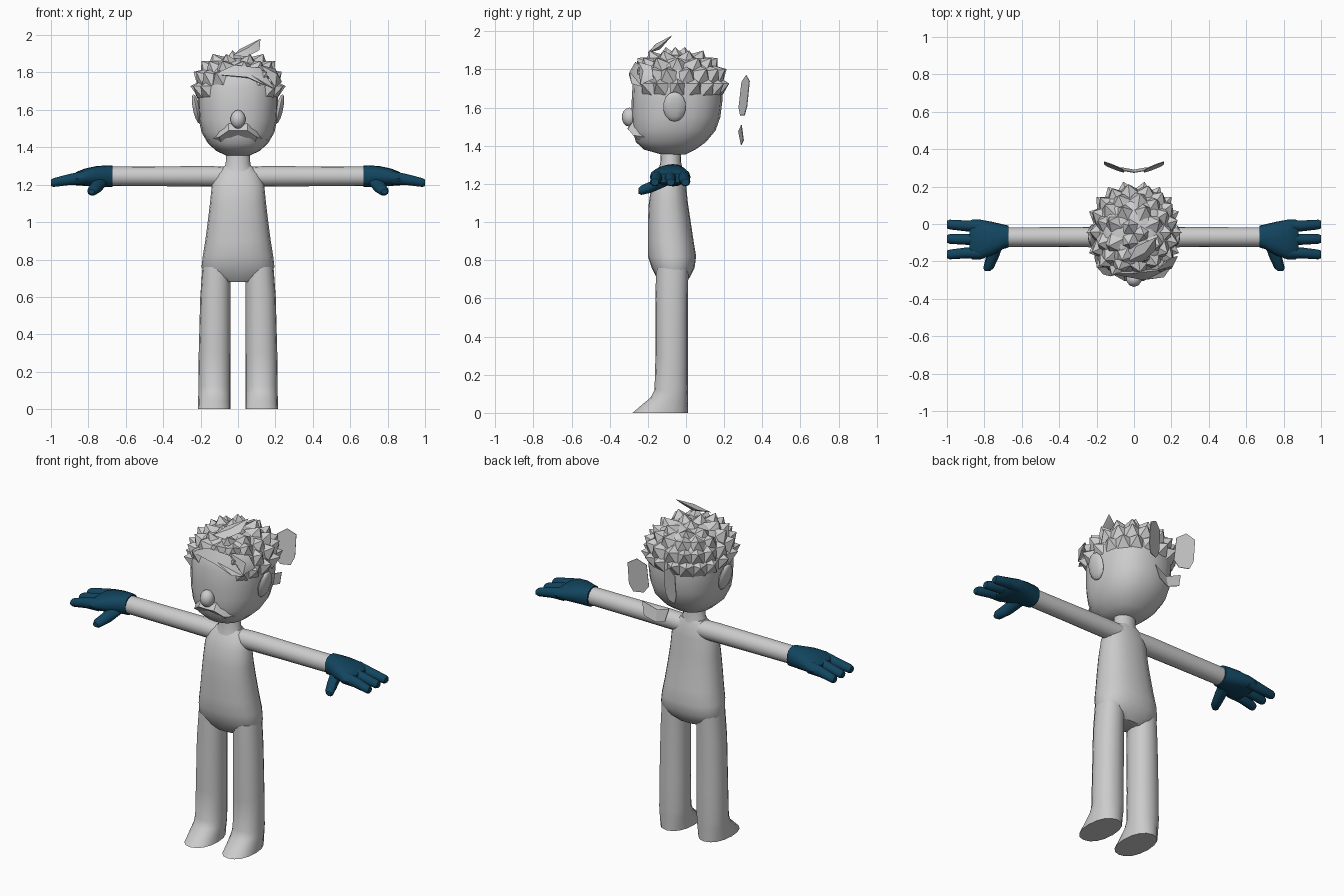
import bpy, bmesh, math, random
from mathutils import Vector, Matrix

if "Cube" in bpy.data.objects:
    bpy.data.objects.remove(bpy.data.objects["Cube"])

random.seed(4)


def material(name, rgb):
    m = bpy.data.materials.new(name)
    m.diffuse_color = (*rgb, 1)
    m.use_nodes = True
    m.node_tree.nodes["Principled BSDF"].inputs["Base Color"].default_value = m.diffuse_color
    return m


GREY = material("light_grey", (0.6, 0.6, 0.6))
BLUE = material("deep_blue", (0.006, 0.06, 0.115))


def finish(name, bm, mat=GREY, mirror=False, smooth=40):
    bmesh.ops.recalc_face_normals(bm, faces=bm.faces)
    me = bpy.data.meshes.new(name)
    bm.to_mesh(me)
    bm.free()
    me.materials.append(mat)
    ob = bpy.data.objects.new(name, me)
    bpy.context.collection.objects.link(ob)
    if mirror:
        ob.modifiers.new("mirror", 'MIRROR').use_mirror_merge = False
    if smooth:
        bpy.ops.object.select_all(action='DESELECT')
        ob.select_set(True)
        bpy.context.view_layer.objects.active = ob
        bpy.ops.object.shade_smooth_by_angle(angle=math.radians(smooth))
    return ob


def super_pt(t, p):
    c, s = math.cos(t), math.sin(t)
    k = 2 / p
    return math.copysign(abs(c) ** k, c), math.copysign(abs(s) ** k, s)


def loft(name, axis, rings, n=16, p=2.0, **kw):
    """Rings are (position, centre a, centre b, radius a, radius b) along an axis."""
    bm = bmesh.new()
    loops = []
    for pos, ca, cb, ra, rb in rings:
        loop = []
        for i in range(n):
            c, s = super_pt(2 * math.pi * i / n, p)
            co = [ca + ra * c, cb + rb * s]
            co.insert('xyz'.index(axis), pos)
            loop.append(bm.verts.new(co))
        loops.append(loop)
    for a, b in zip(loops, loops[1:]):
        for i in range(n):
            j = (i + 1) % n
            bm.faces.new((a[i], a[j], b[j], b[i]))
    bm.faces.new(loops[0])
    bm.faces.new(loops[-1])
    return finish(name, bm, **kw)


def span(rows):
    """Turn (z, half width, front y, back y) rows into rings."""
    return [(z, 0, (f + b) / 2, rx, (b - f) / 2) for z, rx, f, b in rows]


# Torso, neck, legs with feet, arms
loft("torso", 'z', span([
    (.68, .10, -.13, -.01), (.71, .17, -.155, .02), (.76, .195, -.18, .045),
    (.82, .188, -.20, .053), (.90, .175, -.20, .04), (1.0, .162, -.20, .025),
    (1.1, .150, -.195, .01), (1.2, .140, -.18, .0), (1.26, .115, -.15, -.01),
    (1.298, .075, -.125, -.025)]), n=20, p=2.3)
loft("neck", 'z', [(1.27, 0, -.08, .085, .065), (1.31, 0, -.08, .066, .055),
                   (1.40, 0, -.08, .062, .052)])
loft("leg", 'z', [
    (0, .127, -.135, .088, .145), (.04, .127, -.112, .087, .122),
    (.08, .126, -.088, .086, .098), (.12, .126, -.077, .086, .088),
    (.30, .125, -.075, .085, .085), (.60, .121, -.075, .081, .085),
    (.76, .115, -.072, .075, .085)], p=2.2, mirror=True)
loft("arm", 'x', [(.05, -.07, 1.243, .055, .053), (.16, -.07, 1.245, .055, .055),
                  (.40, -.07, 1.245, .053, .053), (.68, -.07, 1.245, .052, .052)],
     mirror=True)

# Gloved hands
loft("palm", 'x', [
    (.67, -.067, 1.245, .058, .058), (.70, -.068, 1.246, .066, .058),
    (.76, -.078, 1.245, .090, .054), (.82, -.083, 1.24, .106, .046),
    (.865, -.083, 1.232, .106, .036), (.88, -.083, 1.23, .095, .024)],
    p=2.4, mat=BLUE, mirror=True)
for name, y0, y1 in (("outer", -.01, -.003), ("middle", -.082, -.08),
                     ("inner", -.155, -.163)):
    loft(name + "_finger", 'x', [
        (.82, y0, 1.238, .032, .038), (.90, y0, 1.228, .029, .031),
        (.985, y1, 1.212, .026, .025), (1.0, y1, 1.210, .020, .018)],
        n=10, mat=BLUE, mirror=True)
loft("thumb", 'y', [(-.25, .783, 1.163, .016, .014), (-.235, .778, 1.167, .028, .026),
                    (-.18, .758, 1.185, .034, .032), (-.10, .735, 1.222, .040, .034)],
     n=10, mat=BLUE, mirror=True)

# Head
HEAD = span([
    (1.355, .06, -.13, .0), (1.38, .115, -.22, .05), (1.42, .16, -.263, .105),
    (1.48, .195, -.28, .155), (1.55, .210, -.285, .18), (1.63, .215, -.285, .19),
    (1.72, .215, -.28, .19), (1.79, .200, -.26, .175), (1.85, .155, -.21, .115),
    (1.875, .09, -.15, .04)])
P = 2.35
loft("head", 'z', HEAD, n=20, p=P)


def head_ring(z):
    for a, b in zip(HEAD, HEAD[1:]):
        if a[0] <= z <= b[0]:
            f = (z - a[0]) / (b[0] - a[0])
            return [u + (v - u) * f for u, v in zip(a, b)]
    return HEAD[-1]


def face_y(x, z):
    _, _, cy, rx, ry = head_ring(z)
    return cy - ry * max(0, 1 - abs(x / rx) ** P) ** (1 / P)


# Ears and nose
def ball(name, loc, scale, tilt=0, mirror=False):
    bm = bmesh.new()
    m = Matrix.Translation(loc) @ Matrix.Rotation(tilt, 4, 'Y') @ Matrix.Diagonal((*scale, 1))
    bmesh.ops.create_uvsphere(bm, u_segments=10, v_segments=7, radius=1, matrix=m)
    finish(name, bm, mirror=mirror)


ball("ear", (.222, -.06, 1.605), (.02, .06, .08), math.radians(12), True)
ball("nose", (0, -.295, 1.55), (.042, .042, .05))

# Moustache halves hugging the face
bm = bmesh.new()
outline = [(0, 1.52), (.05, 1.53), (.10, 1.485), (.155, 1.44), (.09, 1.425),
           (.04, 1.45), (0, 1.462)]
edge = [bm.verts.new((x, face_y(x, z) + .004, z)) for x, z in outline]
ridge = [bm.verts.new((x, face_y(x, z) - .028, z))
         for x, z in ((.0, 1.49), (.05, 1.49), (.10, 1.455))]
for ids in ((0, 1, 'b', 'a'), (1, 2, 'c', 'b'), (2, 3, 'c'), (3, 4, 'c'),
            (4, 5, 'b', 'c'), (5, 6, 'a', 'b')):
    bm.faces.new([ridge['abc'.index(i)] if isinstance(i, str) else edge[i] for i in ids])
bm.faces.new(edge)
finish("moustache", bm, mirror=True)

# Rows of short hair spikes over the scalp
bm = bmesh.new()
centre = Vector((0, -.05, 1.68))
for row, (z, count) in enumerate(((1.715, 18), (1.78, 17), (1.83, 13), (1.862, 8), (1.875, 3))):
    _, _, cy, rx, ry = head_ring(z)
    shrink = .5 if row == 4 else 1
    for i in range(count):
        c, s = super_pt(2 * math.pi * (i + .5 * (row % 2)) / count, P)
        pt = Vector((rx * c * shrink, cy + ry * s * shrink, z))
        if (row == 0 and pt.y < -.21) or (row == 1 and pt.y < -.2 and abs(pt.x) < .1):
            continue
        out = (pt - centre).normalized() + Vector((0, 0, .15))
        rot = out.to_track_quat('Z', 'Y').to_matrix().to_4x4()
        size = random.uniform(.9, 1.1)
        bmesh.ops.create_cone(bm, segments=5, radius1=.06 * size, radius2=0, depth=.06,
                              cap_ends=True, matrix=Matrix.Translation(pt + out * .012) @ rot)
finish("hair_spikes", bm, smooth=20)


# Larger locks: leaf outlines with a raised middle
def lock(name, pts, bulge):
    bm = bmesh.new()
    ring = [bm.verts.new(q) for q in pts]
    mid = sum((Vector(q) for q in pts), Vector()) / len(pts)
    for sign in (1, -1):
        top = bm.verts.new(mid + Vector(bulge) * sign)
        for a, b in zip(ring, ring[1:] + ring[:1]):
            bm.faces.new((a, b, top))
    finish(name, bm)


lock("crown_tuft", [(-.03, -.20, 1.89), (.01, -.12, 1.925), (.12, -.07, 1.98),
                    (.115, -.14, 1.92), (.05, -.20, 1.885)], (.005, -.01, .015))
lock("fringe_lock", [(-.13, -.265, 1.79), (-.02, -.265, 1.84), (.12, -.25, 1.825),
                     (.20, -.23, 1.71), (.16, -.285, 1.725), (.05, -.30, 1.775)],
     (.005, -.03, .01))
lock("side_lock", [(.12, -.25, 1.84), (.20, -.18, 1.82), (.235, -.17, 1.75),
                   (.20, -.24, 1.72)], (.02, -.015, .01))


# Thin panels floating behind the head
def panel(name, pts, depth, mirror=False):
    bm = bmesh.new()
    bm.faces.new([bm.verts.new((x, depth(x, z), z)) for x, z in pts])
    ob = finish(name, bm, smooth=0)
    ob.modifiers.new("thickness", 'SOLIDIFY').thickness = .004
    if mirror:
        ob.modifiers.new("mirror", 'MIRROR')


panel("upper_panel", [(.055, 1.60), (.085, 1.56), (.14, 1.56), (.16, 1.61),
                      (.16, 1.74), (.11, 1.77), (.06, 1.735)],
      lambda x, z: .283 + (x - .06) * .4 + (z - 1.66) * .1, True)
panel("lower_panel", [(0, 1.475), (.09, 1.51), (.07, 1.43), (0, 1.405)],
      lambda x, z: .272 + (1.5 - z) * .2 + x * .25, True)
